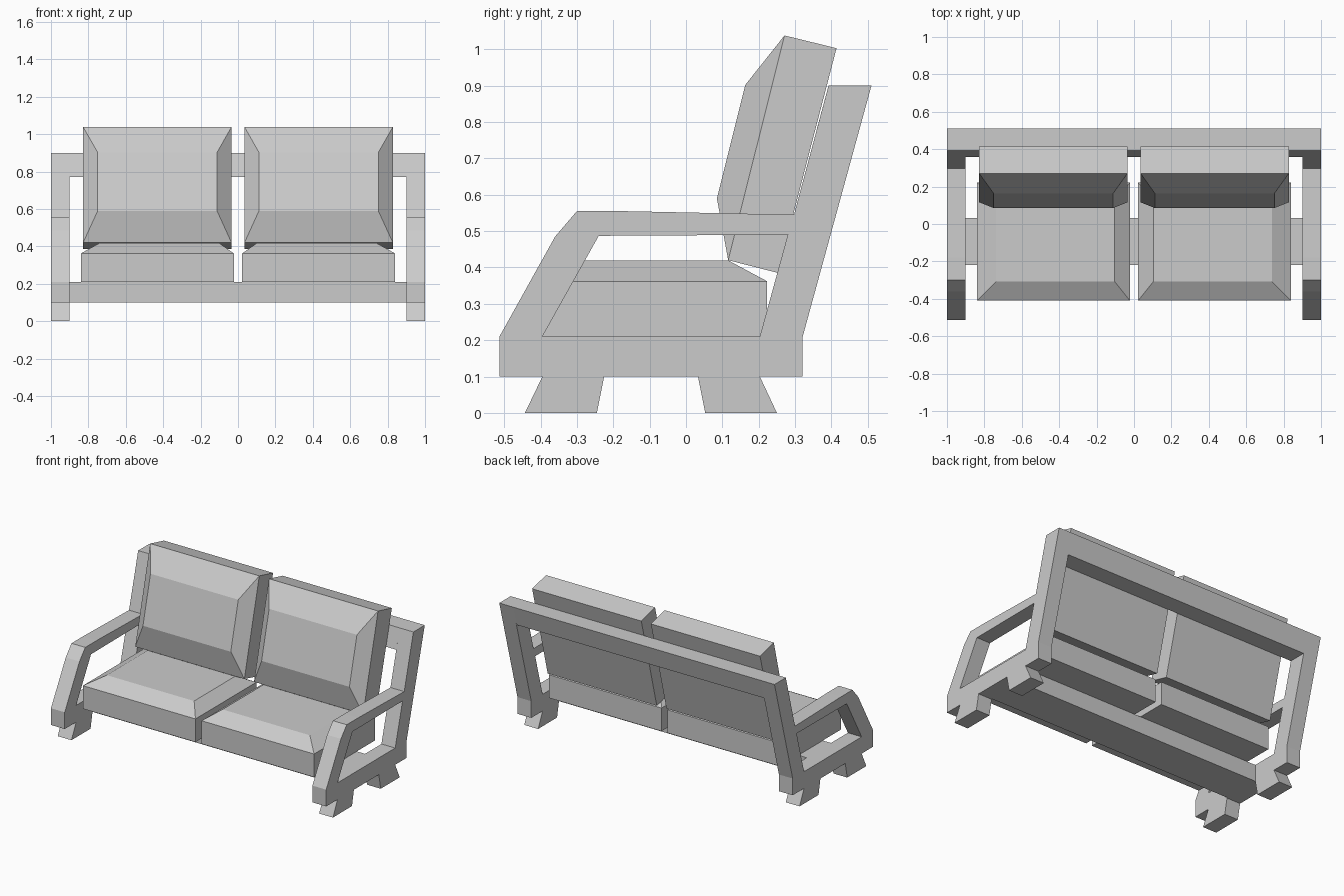
import bpy, bmesh

if "Cube" in bpy.data.objects:
    bpy.data.objects.remove(bpy.data.objects["Cube"])


def finish(bm, name, mirror):
    bmesh.ops.remove_doubles(bm, verts=bm.verts[:], dist=1e-5)
    bmesh.ops.recalc_face_normals(bm, faces=bm.faces[:])
    me = bpy.data.meshes.new(name)
    bm.to_mesh(me)
    bm.free()
    ob = bpy.data.objects.new(name, me)
    bpy.context.collection.objects.link(ob)
    if mirror:
        ob.modifiers.new("mirror", 'MIRROR').use_clip = False
    return ob


def extrude_profiles(name, profiles, x0, x1, mirror=False):
    """Extrude adjoining (y, z) outlines along x into one solid."""
    bm = bmesh.new()
    for pts in profiles:
        bm.faces.new([bm.verts.new((x0, y, z)) for y, z in pts])
    bmesh.ops.remove_doubles(bm, verts=bm.verts[:], dist=1e-5)
    new = bmesh.ops.extrude_face_region(bm, geom=bm.faces[:])["geom"]
    bmesh.ops.translate(bm, vec=(x1 - x0, 0, 0),
                        verts=[g for g in new if isinstance(g, bmesh.types.BMVert)])
    return finish(bm, name, mirror)


def cushion(name, sections):
    """Loft rectangles; each is (x0, x1, (y, z) of one edge, (y, z) of the other)."""
    bm = bmesh.new()
    rings = []
    for x0, x1, a, b in sections:
        rings.append([bm.verts.new(p) for p in
                      ((x0, *a), (x1, *a), (x1, *b), (x0, *b))])
    for r, s in zip(rings, rings[1:]):
        for i in range(4):
            j = (i + 1) % 4
            bm.faces.new((r[i], r[j], s[j], s[i]))
    bm.faces.new(rings[0])
    bm.faces.new(rings[-1])
    return finish(bm, name, True)


# Side frames: base with feet and back post, joined to the armrest
base_and_post = [(-.513, .10), (-.395, .10), (-.443, 0), (-.245, 0), (-.225, .10),
                 (.033, .10), (.053, 0), (.25, 0), (.203, .10), (.321, .10),
                 (.321, .21), (.51, .90), (.392, .90), (.297, .545), (.28, .49),
                 (.203, .21), (-.395, .21), (-.513, .21)]
armrest = [(-.513, .21), (-.395, .21), (-.24, .487), (.28, .49),
           (.297, .545), (-.18, .555), (-.30, .555), (-.36, .485)]
extrude_profiles("side_frame", [base_and_post, armrest], 0.9, 1.0, mirror=True)

# Cross rails between the frames
extrude_profiles("seat_rail", [[(-.22, .10), (.033, .10), (.033, .21), (-.22, .21)]], -0.9, 0.9)
extrude_profiles("back_rail", [[(.357, .77), (.474, .77), (.51, .90), (.392, .90)]], -0.9, 0.9)

# Seat cushions with a chamfered top
cushion("seat_cushion", [
    (.022, .84, (-.41, .21), (.223, .21)),
    (.022, .84, (-.41, .362), (.223, .362)),
    (.103, .738, (-.308, .419), (.117, .419))])

# Leaning back cushions with a raised front
cushion("back_cushion", [
    (.035, .828, (.253, .385), (.414, 1.003)),
    (.035, .828, (.116, .42), (.271, 1.038)),
    (.112, .75, (.085, .59), (.163, .902))])
